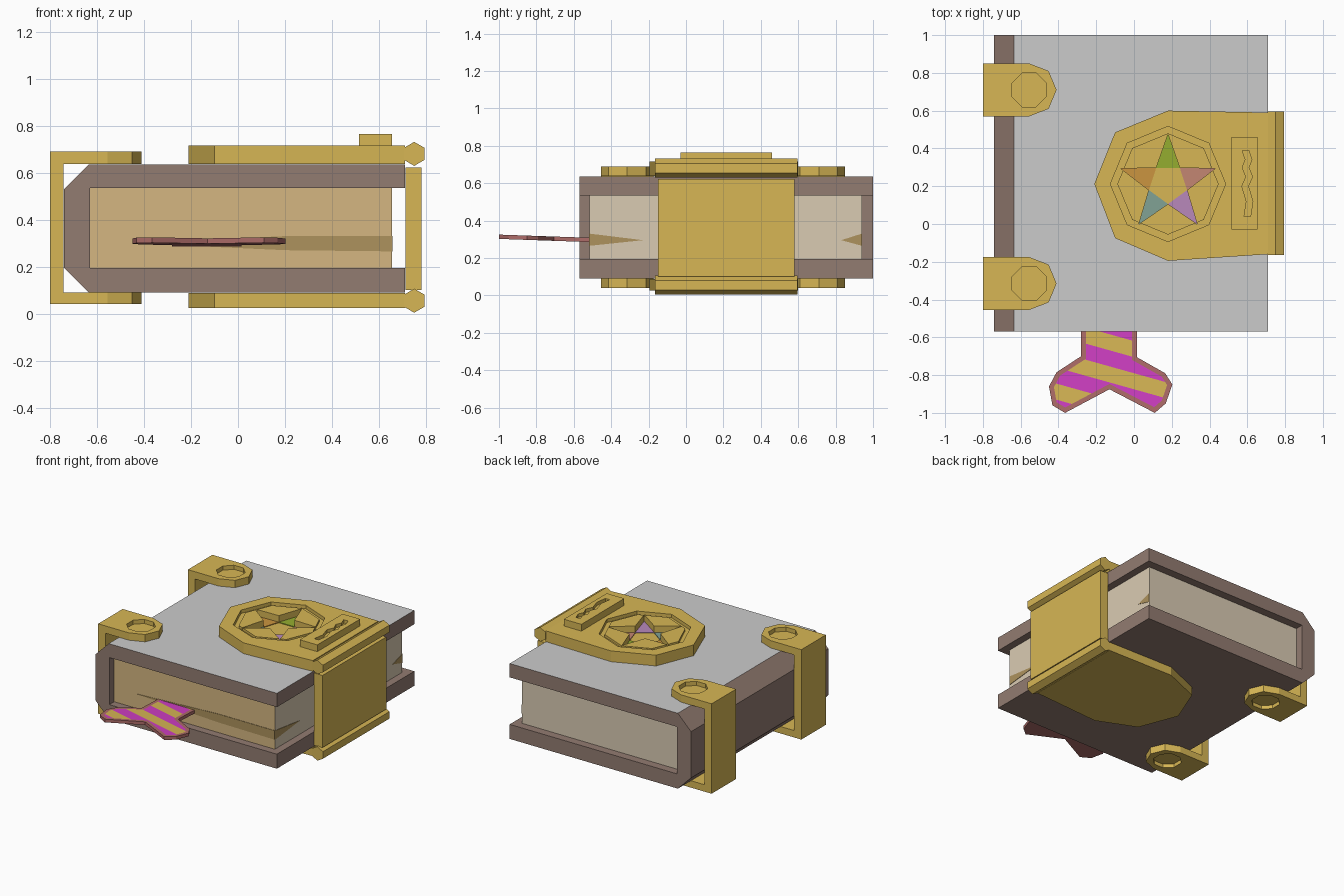
import bpy, bmesh, math
from mathutils import Vector

if "Cube" in bpy.data.objects:
    bpy.data.objects.remove(bpy.data.objects["Cube"])


def mat(name, r, g, b):
    m = bpy.data.materials.new(name)
    m.diffuse_color = (r, g, b, 1)
    m.use_nodes = True
    m.node_tree.nodes["Principled BSDF"].inputs["Base Color"].default_value = m.diffuse_color
    return m


GOLD = mat("gold", .68, .47, .09)
DGOLD = mat("dark_gold", .42, .28, .05)
BROWN = mat("leather", .29, .2, .165)
GREY = mat("grey", .8, .8, .8)
PAPER = mat("paper", .7, .6, .45)
PAPER_F = mat("paper_front", .66, .47, .22)
SHADE = mat("paper_shade", .42, .29, .11)
RIBBON = mat("ribbon_edge", .42, .15, .14)
MAGENTA = mat("ribbon_stripe", .63, .05, .55)


def prism(name, pts, a, b, material=None, axis='Z'):
    """Extrude a 2D profile from a to b; axis Z uses (x,y), axis Y uses (x,z)."""
    bm = bmesh.new()

    def co(p, h):
        return (p[0], p[1], h) if axis == 'Z' else (p[0], h, p[1])
    lo = [bm.verts.new(co(p, a)) for p in pts]
    hi = [bm.verts.new(co(p, b)) for p in pts]
    n = len(pts)
    bm.faces.new(lo)
    bm.faces.new(hi)
    for i in range(n):
        j = (i + 1) % n
        bm.faces.new((lo[i], lo[j], hi[j], hi[i]))
    bmesh.ops.recalc_face_normals(bm, faces=bm.faces[:])
    me = bpy.data.meshes.new(name)
    bm.to_mesh(me)
    bm.free()
    ob = bpy.data.objects.new(name, me)
    bpy.context.collection.objects.link(ob)
    if material:
        me.materials.append(material)
    return ob


def rect(x0, x1, y0, y1):
    return [(x0, y0), (x1, y0), (x1, y1), (x0, y1)]


def ngon(cx, cy, r, n, rot=0.0):
    return [(cx + r * math.cos(rot + i * math.tau / n),
             cy + r * math.sin(rot + i * math.tau / n)) for i in range(n)]


def cut(ob, cutter):
    m = ob.modifiers.new("cut", 'BOOLEAN')
    m.operation = 'DIFFERENCE'
    m.solver = 'EXACT'
    m.object = cutter
    bpy.context.view_layer.objects.active = ob
    bpy.ops.object.modifier_apply(modifier=m.name)
    bpy.data.objects.remove(cutter)


# Book cover: C-shaped profile with chamfered spine, grey top face
cover = prism("cover", [(.71, .635), (-.635, .635), (-.74, .53), (-.74, .195), (-.635, .09),
                        (.71, .09), (.71, .195), (-.63, .195), (-.63, .535), (.71, .535)],
              -.57, 1, BROWN, 'Y')
cover.data.materials.append(GREY)
for p in cover.data.polygons:
    if p.normal.z > .9 and p.center.z > .6:
        p.material_index = 1

# Page block
pages = prism("pages", rect(-.63, .655, -.515, .94), .195, .535, PAPER)
pages.data.materials.append(PAPER_F)
for p in pages.data.polygons:
    if p.normal.y < -.9:
        p.material_index = 1

# Dark page gaps around the bookmark
prism("page_gap_front", [(-.45, .3), (.2, .27), (.655, .265), (.655, .33), (.2, .33)],
      -.518, -.514, SHADE, 'Y')
for k, (y0, y1) in enumerate([(-.515, -.23), (.94, .83)]):
    g = prism("page_gap_side_%d" % k, [(y0, .265), (y0, .33), (y1, .295)], .654, .658, SHADE, 'Y')
    for v in g.data.vertices:
        v.co.x, v.co.y = v.co.y, v.co.x
    g.data.flip_normals()

# Spine brackets, each with two rounded tabs holding an octagonal socket
for k, cy in enumerate((.71, -.315)):
    prism("bracket_back_%d" % k, rect(-.8, -.743, cy - .14, cy + .14), .04, .69, GOLD)
    tab = [(-.743, cy - .14), (-.555, cy - .14), (-.452, cy - .1), (-.41, cy),
           (-.452, cy + .1), (-.555, cy + .14), (-.743, cy + .14)]
    for side, z0, z1, h0, h1 in (("top", .637, .69, .66, .8), ("bottom", .04, .09, 0, .067)):
        t = prism("bracket_tab_%s_%d" % (side, k), tab, z0, z1, GOLD)
        cut(t, prism("socket_cutter", ngon(-.555, cy, .097, 8, math.pi / 8), h0, h1, DGOLD))

# Clasp plates, top and bottom
CX, CY = .18, .212
outline = [(.71, .59), (.18, .6), (-.1, .485), (-.21, .212), (-.1, -.075), (.18, -.195), (.71, -.16)]
plate = prism("clasp_plate_top", outline, .637, .715, GOLD)
prism("clasp_plate_bottom", [(x, y) for x, y in outline], .025, .088, GOLD)

# Octagonal groove and star-shaped recess in the top plate
groove = prism("groove_cutter", ngon(CX, CY, .305, 8, math.pi / 2), .69, .8, DGOLD)
cut(plate, groove)
inner = prism("medallion", ngon(CX, CY, .268, 8, math.pi / 2), .68, .707, GOLD)
R, r = .262, .106
star = [(CX + q * math.cos(a), CY + q * math.sin(a)) for q, a in
        ((R if i % 2 == 0 else r, math.pi / 2 + i * math.pi / 5) for i in range(10))]
cut(inner, prism("star_cutter", star, .6, .8, GOLD))
cut(plate, prism("star_cutter", star, .655, .8, GOLD))

# Coloured gem in each star point
gems = [("green", .3, .42, .03), ("orange", .6, .3, .05), ("teal", .22, .36, .3),
        ("purple", .48, .25, .5), ("rose", .55, .24, .17)]
for i, (nm, *c) in enumerate(gems):
    tri = [star[2 * i - 1], star[2 * i], star[2 * i + 1]]
    prism("gem_" + nm, tri, .65, .66, mat(nm, *c))

# Raised tag with a wavy slot
tag = prism("raised_tag", rect(.515, .655, -.03, .46), .71, .764, GOLD)
mid = [(.6, .04), (.612, .12), (.588, .2), (.61, .25), (.59, .3), (.607, .34), (.59, .39)]
slot = [(x + .017, y) for x, y in mid] + [(x - .017, y) for x, y in reversed(mid)]
cut(tag, prism("slot_cutter", slot, .74, .8, DGOLD))

# Hexagonal hinge bars and the side flap between them
for nm, z in (("top", .68), ("bottom", .055)):
    prism("hinge_bar_" + nm, ngon(.75, z, .051, 6, math.pi / 2), -.165, .595, GOLD, 'Y')
prism("clasp_side_flap", rect(.712, .78, -.15, .58), .1, .622, GOLD)

# Bookmark ribbon: forked outline, inset top with diagonal stripes, slight tilt
rib = prism("bookmark", [(-.28, -.45), (-.28, -.7), (-.41, -.785), (-.45, -.86), (-.432, -.96),
                         (-.365, -1), (-.13, -.875), (.11, -1), (.168, -.95), (.203, -.85),
                         (.165, -.79), (.015, -.705), (.015, -.45)], .285, .308, RIBBON)
rib.data.materials.append(GOLD)
rib.data.materials.append(MAGENTA)
bm = bmesh.new()
bm.from_mesh(rib.data)
top = [f for f in bm.faces if f.normal.z > .9]
bmesh.ops.inset_region(bm, faces=top, thickness=.025, use_even_offset=True)
inside = bmesh.ops.triangulate(bm, faces=top)["faces"]
for f in bm.faces:
    f.material_index = 0
for f in inside:
    f.material_index = 1
STEP = .085
for k in range(-1, 6):
    fs = [f for f in bm.faces if f.material_index == 1]
    es = {e for f in fs for e in f.edges}
    vs = {v for f in fs for v in f.verts}
    bmesh.ops.bisect_plane(bm, geom=fs + list(es) + list(vs), dist=1e-5,
                           plane_co=Vector((0, -.62 - k * STEP, 0)),
                           plane_no=Vector((.28, 1, 0)))
for f in bm.faces:
    if f.material_index == 1:
        c = f.calc_center_median()
        band = math.floor((-.62 - c.y - .28 * c.x) / STEP)
        f.material_index = 1 if band % 2 == 0 else 2
for v in bm.verts:
    v.co.z += .035 * (-.52 - v.co.y)
bm.to_mesh(rib.data)
bm.free()
